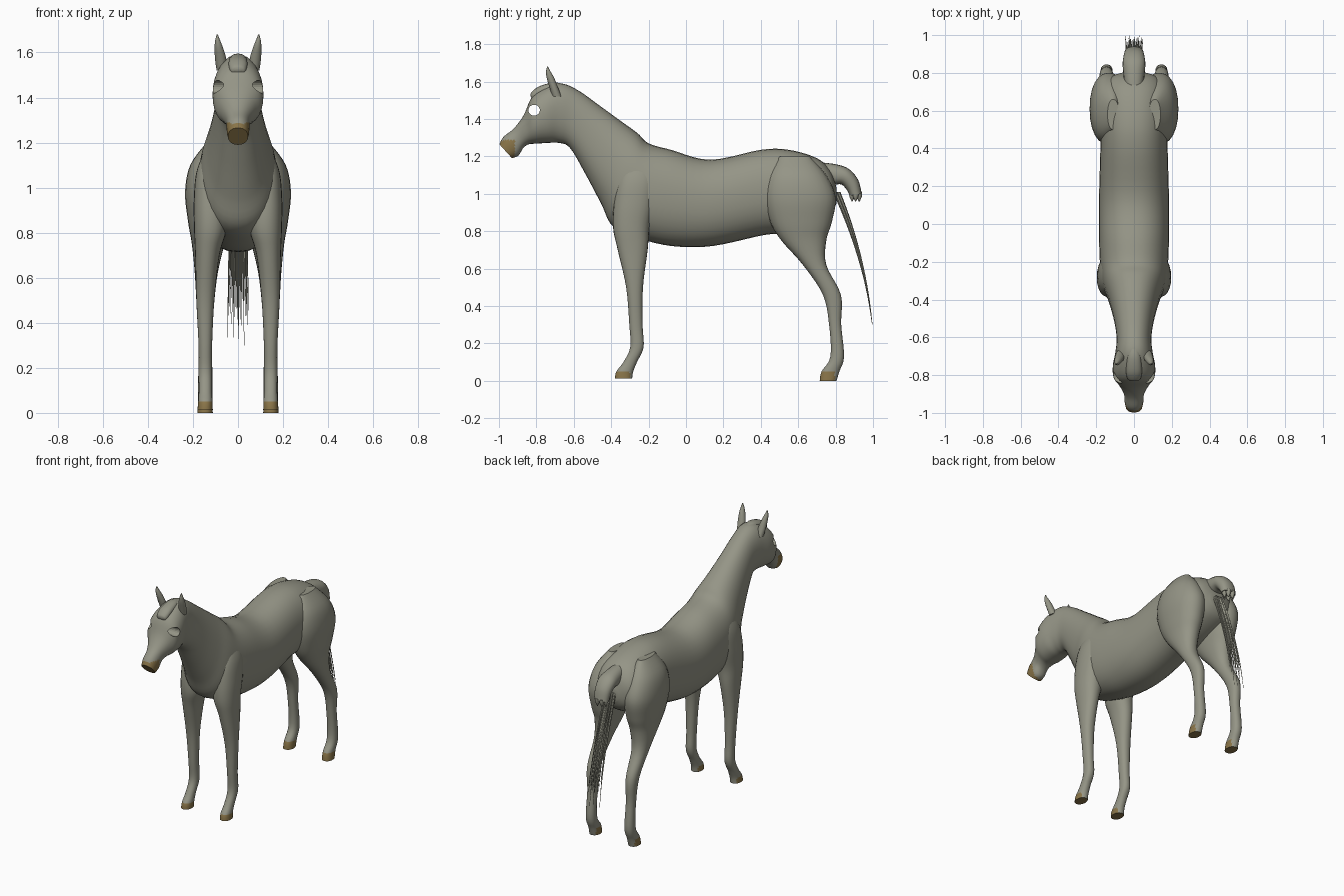
import bpy
import bmesh
import math
import random
from mathutils import Vector

random.seed(4)
cube = bpy.data.objects.get("Cube")
if cube:
    bpy.data.objects.remove(cube, do_unlink=True)


def make_material(name, colour):
    mat = bpy.data.materials.new(name)
    mat.use_nodes = True
    mat.diffuse_color = colour
    mat.node_tree.nodes["Principled BSDF"].inputs["Base Color"].default_value = colour
    return mat


coat = make_material("grey coat", (0.30, 0.30, 0.24, 1))
horn = make_material("tan horn", (0.25, 0.175, 0.065, 1))


def catmull(a, b, c, d, t):
    """Smooth interpolation between b and c for tuples of numbers."""
    return [0.5 * (2 * q + (r - p) * t + (2 * p - 5 * q + 4 * r - s) * t ** 2
                   + (3 * q - p - 3 * r + s) * t ** 3)
            for p, q, r, s in zip(a, b, c, d)]


def refine(rows, steps):
    last = len(rows) - 1
    result = []
    for i in range(last):
        quad = [rows[max(0, min(last, i + k))] for k in (-1, 0, 1, 2)]
        result += [catmull(*quad, j / steps) for j in range(steps)]
    return result + [list(rows[-1])]


def upright(row):
    """Section from a top point, a bottom point and a half width."""
    yt, zt, yb, zb, w = row
    top, bottom = Vector((0, yt, zt)), Vector((0, yb, zb))
    return (top + bottom) / 2, (top - bottom) / 2, Vector((w, 0, 0))


def level(row):
    """Horizontal section from a height and its y and x limits."""
    z, y0, y1, x0, x1 = row
    return (Vector(((x0 + x1) / 2, (y0 + y1) / 2, z)),
            Vector((0, (y1 - y0) / 2, 0)), Vector(((x1 - x0) / 2, 0, 0)))


def smooth(obj):
    bpy.ops.object.select_all(action='DESELECT')
    obj.select_set(True)
    bpy.context.view_layer.objects.active = obj
    bpy.ops.object.shade_smooth_by_angle(angle=math.radians(45))


def loft(name, rows, section, sides=32, steps=5, power=0.9, mirror=False):
    bm = bmesh.new()
    rings = []
    for row in refine(rows, steps):
        centre, u, v = section(row)
        ring = []
        for k in range(sides):
            a = math.tau * k / sides
            c, s = (math.copysign(abs(f) ** power, f) for f in (math.cos(a), math.sin(a)))
            p = centre + u * c + v * s
            if mirror:
                p.x = -p.x
            ring.append(bm.verts.new(p))
        rings.append(ring)
    for a, b in zip(rings, rings[1:]):
        for k in range(sides):
            n = (k + 1) % sides
            bm.faces.new((a[k], a[n], b[n], b[k]))
    bm.faces.new(rings[0])
    bm.faces.new(rings[-1])
    bmesh.ops.recalc_face_normals(bm, faces=bm.faces)
    mesh = bpy.data.meshes.new(name)
    bm.to_mesh(mesh)
    bm.free()
    mesh.materials.append(coat)
    mesh.materials.append(horn)
    obj = bpy.data.objects.new(name, mesh)
    bpy.context.collection.objects.link(obj)
    smooth(obj)
    return obj


def paint(obj, rule):
    for poly in obj.data.polygons:
        if rule(poly.center):
            poly.material_index = 1


# Torso, neck and head as one skin, from rump to muzzle
body = loft("body", [
    (.805, 1.03, .805, .95, .05),
    (.775, 1.12, .77, .89, .13),
    (.70, 1.19, .67, .83, .17),
    (.55, 1.235, .55, .79, .18),
    (.40, 1.235, .42, .78, .178),
    (.13, 1.182, .15, .722, .185),
    (-.08, 1.235, -.05, .718, .185),
    (-.20, 1.27, -.22, .752, .18),
    (-.26, 1.325, -.385, .82, .165),
    (-.35, 1.39, -.455, .95, .135),
    (-.46, 1.47, -.54, 1.11, .108),
    (-.58, 1.555, -.62, 1.245, .092),
    (-.67, 1.59, -.68, 1.272, .098),
    (-.76, 1.565, -.74, 1.272, .112),
    (-.825, 1.515, -.80, 1.268, .108),
    (-.868, 1.42, -.84, 1.265, .078),
    (-.92, 1.35, -.87, 1.245, .054),
    (-.975, 1.305, -.895, 1.205, .05),
    (-.998, 1.265, -.93, 1.19, .044),
], upright)

# Eye openings
bpy.ops.mesh.primitive_cylinder_add(vertices=20, radius=1, depth=1,
                                    location=(0, -.812, 1.447),
                                    rotation=(0, math.pi / 2, 0))
cutter = bpy.context.object
cutter.name = "eye_cutter"
cutter.scale = (.029, .031, .5)
cutter.hide_render = True
cut = body.modifiers.new("eye openings", 'BOOLEAN')
cut.operation = 'DIFFERENCE'
cut.solver = 'EXACT'
cut.object = cutter
bpy.context.view_layer.objects.active = body
bpy.ops.object.modifier_apply(modifier=cut.name)
bpy.data.objects.remove(cutter, do_unlink=True)
smooth(body)
paint(body, lambda c: c.y < -.915 and c.z < 1.285)

# Legs and ears, right and left
front_leg = [
    (1.20, -.30, -.20, .09, .13),
    (1.08, -.36, -.16, .06, .182),
    (.95, -.385, -.17, .05, .196),
    (.82, -.39, -.195, .05, .195),
    (.70, -.365, -.205, .082, .19),
    (.50, -.32, -.23, .105, .185),
    (.30, -.303, -.232, .115, .175),
    (.18, -.298, -.227, .115, .175),
    (.10, -.335, -.262, .116, .174),
    (.05, -.372, -.282, .113, .177),
    (.012, -.38, -.288, .112, .18),
]
hind_leg = [
    (1.20, .50, .66, .08, .14),
    (1.10, .44, .75, .04, .212),
    (.98, .42, .80, .03, .235),
    (.85, .45, .78, .04, .222),
    (.75, .51, .75, .06, .205),
    (.62, .625, .75, .09, .192),
    (.46, .732, .828, .108, .183),
    (.30, .765, .83, .115, .175),
    (.13, .772, .845, .113, .177),
    (.05, .725, .82, .113, .177),
    (0, .715, .805, .112, .18),
]
ear = [
    (1.52, -.715, -.665, .05, .095),
    (1.57, -.73, -.685, .052, .102),
    (1.62, -.745, -.705, .066, .104),
    (1.655, -.748, -.725, .08, .101),
    (1.68, -.742, -.738, .09, .094),
]
for side, flip in (("left", False), ("right", True)):
    leg = loft(side + "_front_leg", front_leg, level, 24, mirror=flip)
    paint(leg, lambda c: c.z < .05 and c.y < -.3)
    leg = loft(side + "_hind_leg", hind_leg, level, 24, mirror=flip)
    paint(leg, lambda c: c.z < .05 and c.y < .795)
    loft(side + "_ear", ear, level, 12, 4, 1, flip)

# Forelock between the ears
loft("forelock", [
    (-.63, 1.58, -.63, 1.55, .015),
    (-.70, 1.595, -.70, 1.54, .036),
    (-.78, 1.577, -.78, 1.52, .042),
    (-.825, 1.545, -.815, 1.50, .034),
    (-.832, 1.525, -.825, 1.51, .015),
], upright, 16)

# Tail dock with a ragged end
loft("tail_dock", [
    (.70, 1.17, .72, 1.08, .045),
    (.80, 1.158, .78, 1.05, .056),
    (.87, 1.133, .83, 1.05, .06),
    (.92, 1.075, .86, 1.02, .055),
    (.94, 1.0, .875, .99, .05),
], upright, 20)
for i in range(6):
    a = math.tau * i / 6
    x, y = .032 * math.cos(a), .907 + .022 * math.sin(a)
    tuft = [(z, y - r, y + r, x - r, x + r)
            for z, r in ((1.01, .016), (.985, .014), (.958, .002))]
    loft(f"tail_tuft_{i}", tuft, level, 8, 3, 1)

# Long tail hairs, fanned sideways and ending at uneven heights
for i in range(20):
    spread = (i / 19 - .5) * 2
    drop = random.uniform(.52, .64) if i % 5 else .71
    depth = random.uniform(-.014, .014)
    hair = []
    for j in range(7):
        t = j / 6
        z = 1.01 - drop * t
        fall = (1.01 - z) / .72
        y = .805 + .31 * fall - .118 * fall ** 2 + depth * (1 - fall)
        x = spread * (.025 + .022 * math.sqrt(t))
        r = .0055 * (1 - t) + .0008
        hair.append((z, y - 1.4 * r, y + 1.4 * r, x - r, x + r))
    loft(f"tail_hair_{i}", hair, level, 6, 3, 1)
